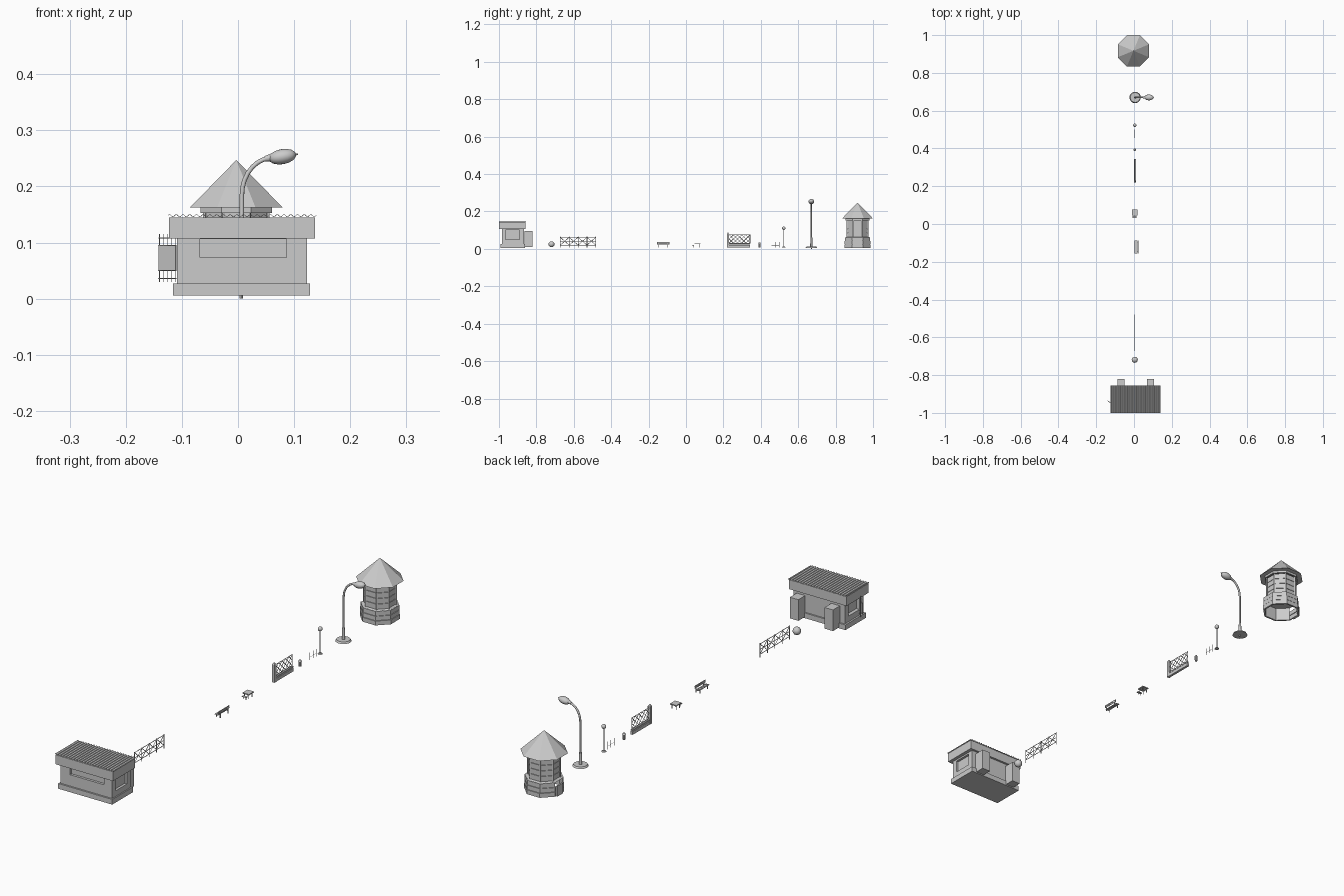
import bpy, bmesh, math
from mathutils import Vector, Matrix

if "Cube" in bpy.data.objects:
    bpy.data.objects.remove(bpy.data.objects["Cube"])


class Part:
    """Collects boxes, rods and balls into one named mesh object."""
    def __init__(self):
        self.bm = bmesh.new()

    def box(self, x0, x1, y0, y1, z0, z1, rot=None):
        c = Vector(((x0 + x1) / 2, (y0 + y1) / 2, (z0 + z1) / 2))
        m = Matrix.Translation(c) @ (rot or Matrix()) @ Matrix.Diagonal((x1 - x0, y1 - y0, z1 - z0, 1))
        bmesh.ops.create_cube(self.bm, size=1, matrix=m)
        return self

    def rod(self, p, q, r, r2=None, n=6, spin=0):
        p, q = Vector(p), Vector(q)
        d = q - p
        m = Matrix.Translation((p + q) / 2) @ d.to_track_quat('Z', 'Y').to_matrix().to_4x4() @ Matrix.Rotation(spin, 4, 'Z')
        bmesh.ops.create_cone(self.bm, cap_ends=True, segments=n, radius1=r,
                              radius2=r if r2 is None else r2, depth=d.length, matrix=m)
        return self

    def ball(self, c, s, rot=None, n=16):
        m = Matrix.Translation(c) @ (rot or Matrix()) @ Matrix.Diagonal((*s, 1))
        bmesh.ops.create_uvsphere(self.bm, u_segments=n, v_segments=n // 2, radius=1, matrix=m)
        return self

    def done(self, name, smooth=False):
        me = bpy.data.meshes.new(name)
        self.bm.to_mesh(me)
        self.bm.free()
        ob = bpy.data.objects.new(name, me)
        bpy.context.collection.objects.link(ob)
        if smooth:
            bpy.ops.object.select_all(action='DESELECT')
            ob.select_set(True)
            bpy.context.view_layer.objects.active = ob
            bpy.ops.object.shade_smooth_by_angle(angle=math.radians(40))
        return ob


# Kiosk: plinth, body with recessed windows, roof
Part().box(-.116, .128, -.992, -.86, .006, .027).done("kiosk_base")
body = Part().box(-.109, .123, -.985, -.866, .027, .107).done("kiosk_body")
cuts = {"front_window": (-.068, .086, -1, -.975, .073, .106),
        "right_window": (.113, .14, -.965, -.89, .05, .1),
        "left_window": (-.13, -.095, -.96, -.89, .05, .1)}
for name, b in cuts.items():
    cutter = Part().box(*b).done(name + "_cutter")
    cutter.hide_render = True
    cutter.hide_set(True)
    mod = body.modifiers.new(name, 'BOOLEAN')
    mod.object, mod.operation, mod.solver = cutter, 'DIFFERENCE', 'EXACT'
Part().box(-.123, .137, -1, -.857, .107, .145).done("kiosk_fascia")
bm = bmesh.new()
N = 132
rows = []
for i in range(N + 1):
    x = -.125 + .264 * i / N
    z = .1485 + .002 * math.sin(i / N * math.tau * 22)
    rows.append([bm.verts.new((x, y, z)) for y in (-1, -.855)])
for a, b in zip(rows, rows[1:]):
    bm.faces.new((a[0], b[0], b[1], a[1]))
roof = Part()
roof.bm.free()
roof.bm = bm
roof.done("corrugated_roof").modifiers.new("thick", 'SOLIDIFY').thickness = .001

# Cabinets behind the kiosk
for x in (-.069, .087):
    Part().box(x - .019, x + .019, -.864, -.82, .01, .096).done("back_cabinet")

# Open shutter and its grille on the left side
turn = Matrix.Rotation(math.radians(-40), 4, 'Z')
Part().box(-.146, -.106, -.948, -.946, .05, .095, turn).done("side_shutter")
g = Part()
for i in range(5):
    t = i / 4
    x, y = -.112 - .028 * t, -.957 + .024 * t
    g.rod((x, y, .03), (x, y, .115), .0006, n=4)
for z in (.036, .05, .095, .108):
    g.rod((-.110, -.958, z), (-.142, -.932, z), .0006, n=4)
g.done("side_grille")

# Ball
Part().ball((.004, -.719, .025), (.016, .016, .016)).done("ball", True)

# Long railing with crossed braces
f = Part()
y0, y1, fx = -.672, -.482, .004
for z in (.02, .04, .062):
    f.rod((fx, y0, z), (fx, y1, z), .0016, n=4)
for i in range(5):
    y = y0 + (y1 - y0) * i / 4
    f.rod((fx, y, .008), (fx, y, .065), .0016, n=4)
step = (y1 - y0) / 4
for i in range(4):
    a, b = y0 + i * step, y0 + (i + 1) * step
    f.rod((fx, a, .02), (fx, b, .062), .0013, n=4)
    f.rod((fx, a, .062), (fx, b, .02), .0013, n=4)
f.done("railing")

# Bench with slatted seat and back
b = Part()
for x in (.003, .0085, .014):
    b.box(x, x + .0045, -.155, -.088, .02, .0225)
for z in (.026, .032):
    b.box(.0205, .0225, -.155, -.088, z, z + .005)
for y in (-.147, -.098):
    b.box(.004, .006, y, y + .003, .008, .02)
    b.box(.0205, .0235, y, y + .003, .008, .036)
    b.box(.004, .022, y, y + .003, .018, .02)
b.done("bench")

# Small table with a stool
t = Part().box(-.011, .018, .045, .077, .025, .029)
for x in (-.007, .012):
    t.box(x, x + .002, .05, .052, .008, .025).box(x, x + .002, .07, .072, .008, .025)
t.done("table")
s = Part().box(-.007, .014, .033, .043, .018, .02)
s.box(-.004, -.002, .037, .039, .008, .018).box(.009, .011, .037, .039, .008, .018)
s.done("stool")

# Fence section: low wall, gate post and diamond lattice
w = Part().box(0, .01, .224, .343, .008, .021).box(.001, .009, .224, .343, .023, .028)
w.box(-.001, .011, .219, .231, .008, .08)
w.rod((.005, .225, .08), (.005, .225, .087), .008, .002, 4, math.pi / 4)
w.done("fence_wall")
l = Part()
for z in (.031, .075):
    l.rod((.005, .231, z), (.005, .343, z), .0015, n=4)
l.rod((.005, .342, .028), (.005, .342, .076), .0018, n=4)
n = 5
st = .111 / n
for i in range(n):
    y = .231 + i * st
    for z in (.031, .053):
        l.rod((.005, y, z), (.005, y + st, z + .022), .0012, n=4)
        l.rod((.005, y + st, z), (.005, y, z + .022), .0012, n=4)
l.done("fence_lattice")

# Litter bin
Part().rod((.004, .393, .008), (.004, .393, .028), .005, .0065, 10).rod(
    (.004, .393, .028), (.004, .393, .034), .007, .004, 10).done("litter_bin")

# Low posts and rail
p = Part()
for y in (.457, .478, .498):
    p.rod((.004, y, .008), (.004, y, .038), .0012, n=6)
p.rod((.004, .457, .02), (.004, .498, .02), .0007, n=4)
p.done("low_posts")

# Globe lamp
Part().rod((.004, .523, .008), (.004, .523, .012), .0095, .007, 12).rod(
    (.004, .523, .012), (.004, .523, .103), .0018, n=8).ball((.004, .523, .11), (.009,) * 3).done("globe_lamp", True)

# Street light: disc foot, bent pole, tilted head
sy = .67
Part().rod((.006, sy, 0), (.006, sy, .008), .003, n=8).rod(
    (.006, sy, .006), (.006, sy, .013), .03, .026, 20).rod(
    (.006, sy, .013), (.006, sy, .06), .006, .005, 10).done("street_light_foot", True)
cu = bpy.data.curves.new("street_light_pole", 'CURVE')
cu.dimensions = '3D'
cu.bevel_depth, cu.bevel_resolution, cu.use_fill_caps = .004, 2, True
pts = [(.007, .01), (.007, .185)] + [
    (.062 - .055 * math.cos(a), .185 + .066 * math.sin(a)) for a in [math.radians(12 * k) for k in range(1, 8)]]
sp = cu.splines.new('POLY')
sp.points.add(len(pts) - 1)
for q, (x, z) in zip(sp.points, pts):
    q.co = (x, sy, z, 1)
bpy.context.collection.objects.link(bpy.data.objects.new("street_light_pole", cu))
tilt = Matrix.Rotation(math.radians(-10), 4, 'Y')
Part().ball((.079, sy, .253), (.025, .0155, .0135), tilt).rod(
    (.048, sy, .249), (.064, sy, .252), .005, .008, 10).rod(
    (.098, sy, .256), (.107, sy, .2575), .003, .001, 8).done("street_light_head", True)

# Octagonal tower booth
C = Vector((-.003, .917, 0))
K = 1 / math.cos(math.pi / 8)
OCT = math.pi / 8


def ring(name, ap, z0, z1, thick=.005, skip=(), gap=0):
    """Eight wall slabs around the tower centre."""
    part = Part()
    half = ap * math.tan(OCT) - gap
    for k in range(8):
        if k in skip:
            continue
        rot = Matrix.Rotation(k * math.pi / 4, 4, 'Z')
        o = C + rot @ Vector((ap - thick / 2, 0, 0))
        part.box(o.x - thick / 2, o.x + thick / 2, o.y - half, o.y + half, z0, z1, rot)
    return part.done(name)


Part().rod(C + Vector((0, 0, .162)), C + Vector((0, 0, .247)), .083 * K, 0, 8, OCT).done("tower_roof")
ring("roof_collar", .064, .153, .163, .006)
for i in range(3):
    z = .006 + i * .019
    ring("lower_wall_band", .07 - .001 * i, z, z + .0175, skip=(4,) if i == 2 else ())
ring("lower_lining", .066, .006, .062, .003, skip=(4,))
Part().rod(C + Vector((0, 0, .06)), C + Vector((0, 0, .064)), .066 * K, .06 * K, 8, OCT).done("tower_floor")
for i in range(4):
    z = .064 + i * .0225
    ring("upper_wall_band", .055, z, z + .021, .004, gap=.001)
ring("upper_lining", .052, .062, .155, .003)
posts = Part()
for k in range(8):
    a = OCT + k * math.pi / 4
    o = C + Vector((math.cos(a), math.sin(a), 0)) * .056 * K
    posts.rod(o + Vector((0, 0, .06)), o + Vector((0, 0, .158)), .0035, n=4, spin=a)
posts.done("corner_posts")
Part().box(-.079, -.073, .905, .94, .006, .048).done("tower_door_slab")
